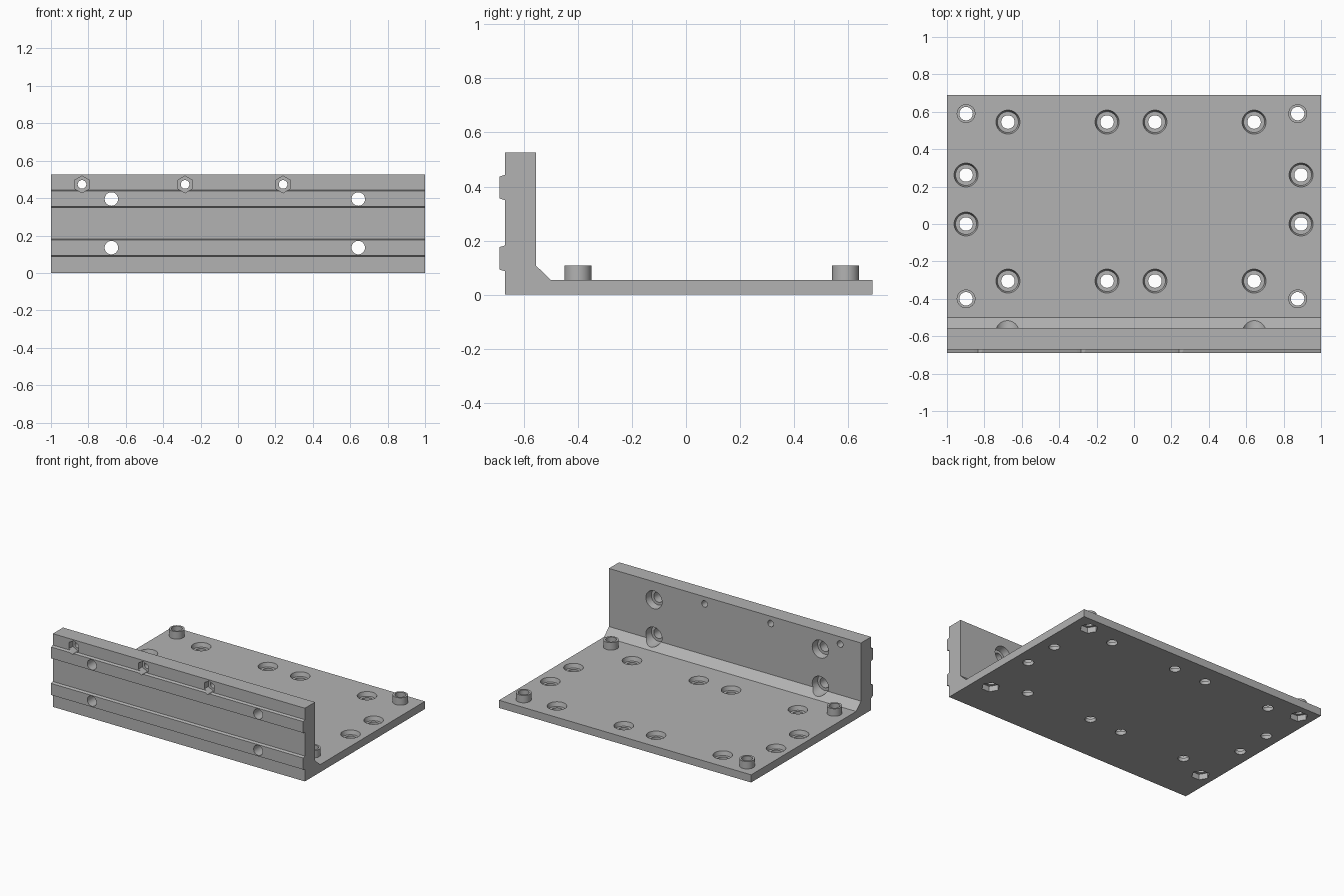
import bpy, bmesh
from math import pi, cos, sin, radians
from mathutils import Matrix, Vector

cube = bpy.data.objects.get("Cube")
if cube:
    bpy.data.objects.remove(cube, do_unlink=True)

grey = bpy.data.materials.new("machined grey")
grey.use_nodes = True
grey.diffuse_color = (0.45, 0.45, 0.45, 1)
grey.node_tree.nodes["Principled BSDF"].inputs["Base Color"].default_value = (0.45, 0.45, 0.45, 1)

UP = Matrix.Identity(4)
BACK = Matrix.Rotation(radians(-90), 4, 'X')   # local z points to +y


def lathe(bm, pos, turn, stations, sides=40, phase=0.0):
    """Closed solid of revolution through (radius, height) stations."""
    m = Matrix.Translation(Vector(pos)) @ turn
    rings = []
    for r, h in stations:
        rings.append([bm.verts.new(m @ Vector((r * cos(phase + 2 * pi * i / sides),
                                               r * sin(phase + 2 * pi * i / sides), h)))
                      for i in range(sides)])
    for a, b in zip(rings, rings[1:]):
        for i in range(sides):
            j = (i + 1) % sides
            bm.faces.new((a[i], a[j], b[j], b[i]))
    bm.faces.new(rings[0][::-1])
    bm.faces.new(rings[-1])


def make_object(name, bm):
    bmesh.ops.recalc_face_normals(bm, faces=bm.faces[:])
    mesh = bpy.data.meshes.new(name)
    bm.to_mesh(mesh)
    bm.free()
    mesh.materials.append(grey)
    obj = bpy.data.objects.new(name, mesh)
    bpy.context.collection.objects.link(obj)
    return obj


# L-shaped bracket section (y, z) with two ribs on the front face
section = [(-0.67, 0), (0.69, 0), (0.69, 0.055), (-0.50, 0.055),
           (-0.555, 0.108), (-0.555, 0.525), (-0.67, 0.525)]
for top, bottom in ((0.443, 0.35), (0.182, 0.087)):
    section += [(-0.67, top), (-0.69, top - 0.006), (-0.69, bottom + 0.006), (-0.67, bottom)]
bm = bmesh.new()
face = bm.faces.new([bm.verts.new((-1, y, z)) for y, z in section])
ext = bmesh.ops.extrude_face_region(bm, geom=[face])
bmesh.ops.translate(bm, vec=(2, 0, 0),
                    verts=[v for v in ext["geom"] if isinstance(v, bmesh.types.BMVert)])
bracket = make_object("angle_bracket", bm)

corners = [(x, y) for x in (-0.898, 0.875) for y in (0.59, -0.40)]
sinks = [(x, y) for x in (-0.674, -0.144, 0.112, 0.642) for y in (0.545, -0.305)]
sinks += [(x, y) for x in (-0.898, 0.893) for y in (0.262, 0.0)]
wall_holes = [(x, z) for x in (-0.677, 0.643) for z in (0.395, 0.135)]
nut_holes = [-0.834, -0.283, 0.241]

# Raised corner bosses
bm = bmesh.new()
for x, y in corners:
    lathe(bm, (x, y, 0), UP, [(0.05, 0.048), (0.05, 0.108)])
bosses = make_object("corner_bosses", bm)

# Round and counterbored holes
bm = bmesh.new()
for x, y in corners:
    lathe(bm, (x, y, 0), UP, [(0.036, -0.1), (0.036, 0.2)])
for x, y in sinks:
    lathe(bm, (x, y, 0), UP, [(0.036, -0.1), (0.036, 0.025), (0.056, 0.025),
                              (0.064, 0.055), (0.064, 0.1)])
for x, z in wall_holes:
    lathe(bm, (x, -0.555, z), BACK, [(0.036, -0.2), (0.036, -0.05), (0.056, -0.05),
                                     (0.064, 0), (0.064, 0.11)])
for x in nut_holes:
    lathe(bm, (x, -0.555, 0.473), BACK, [(0.023, -0.2), (0.023, 0.1)])
holes = make_object("hole_cutter", bm)

# Hexagonal nut pockets
bm = bmesh.new()
for x, y in corners:
    lathe(bm, (x, y, 0), UP, [(0.06, -0.1), (0.06, 0.04)], 6)
for x in nut_holes:
    lathe(bm, (x, -0.67, 0.473), BACK, [(0.045, -0.1), (0.045, 0.045)], 6, pi / 2)
pockets = make_object("nut_pocket_cutter", bm)

# Combine, then bake the result
for tool, op in ((bosses, 'UNION'), (holes, 'DIFFERENCE'), (pockets, 'DIFFERENCE')):
    mod = bracket.modifiers.new(tool.name, 'BOOLEAN')
    mod.operation = op
    mod.solver = 'EXACT'
    mod.object = tool
    tool.hide_render = True
bpy.context.view_layer.update()
graph = bpy.context.evaluated_depsgraph_get()
baked = bpy.data.meshes.new_from_object(bracket.evaluated_get(graph))
bracket.modifiers.clear()
bracket.data = baked
for tool in (bosses, holes, pockets):
    bpy.data.objects.remove(tool, do_unlink=True)

# Smooth the round walls, keep the edges crisp
bpy.ops.object.select_all(action='DESELECT')
bracket.select_set(True)
bpy.context.view_layer.objects.active = bracket
bpy.ops.object.shade_smooth_by_angle(angle=radians(25))
